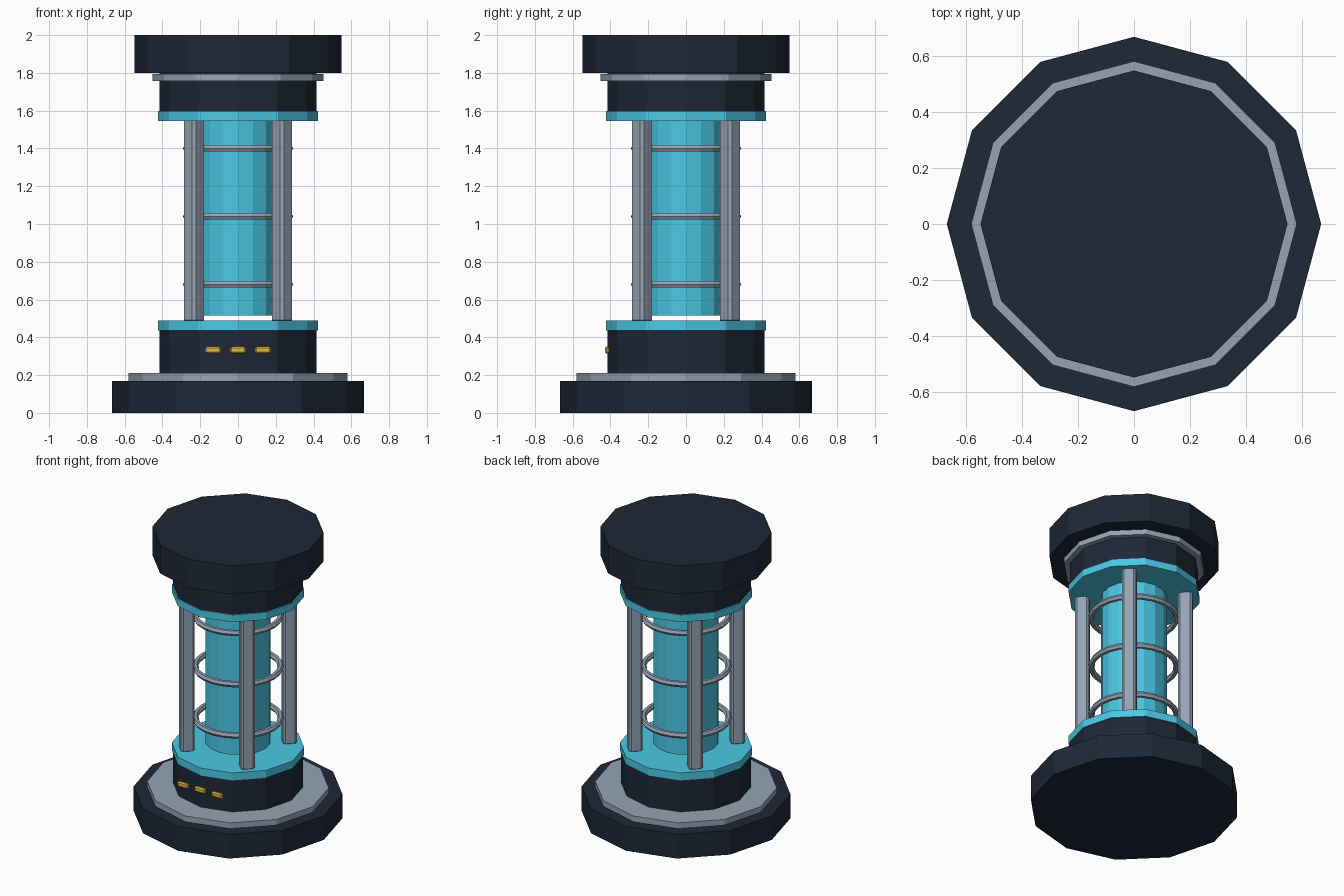
import bpy
from math import pi, cos, sin

if "Cube" in bpy.data.objects:
    bpy.data.objects.remove(bpy.data.objects["Cube"])


def material(name, rgb):
    m = bpy.data.materials.new(name)
    m.diffuse_color = (*rgb, 1)
    m.use_nodes = True
    m.node_tree.nodes["Principled BSDF"].inputs["Base Color"].default_value = m.diffuse_color
    return m


NAVY = material("navy", (0.013, 0.021, 0.038))
STEEL = material("steel", (0.30, 0.37, 0.46))
CYAN = material("cyan", (0.07, 0.58, 0.78))
AMBER = material("amber", (0.75, 0.50, 0.05))


def finish(name, mat):
    ob = bpy.context.object
    ob.name = name
    ob.data.materials.append(mat)
    return ob


def disc(name, r, z0, z1, mat, sides=12):
    bpy.ops.mesh.primitive_cylinder_add(vertices=sides, radius=r, depth=z1 - z0,
                                        location=(0, 0, (z0 + z1) / 2))
    return finish(name, mat)


def block(name, size, loc, mat, bevel, turn=0):
    bpy.ops.mesh.primitive_cube_add(size=1, location=loc, rotation=(0, 0, turn))
    ob = finish(name, mat)
    ob.scale = size
    bpy.ops.object.transform_apply(location=False, rotation=False, scale=True)
    mod = ob.modifiers.new("chamfer", 'BEVEL')
    mod.width = bevel
    mod.segments = 1
    return ob


# Stacked base
disc("base_foot", 0.667, 0, 0.17, NAVY)
disc("base_trim", 0.58, 0.165, 0.21, STEEL)
disc("base_drum", 0.415, 0.205, 0.44, NAVY)
disc("lower_glow_plate", 0.423, 0.435, 0.488, CYAN)

# Stacked top
disc("upper_glow_plate", 0.423, 1.546, 1.597, CYAN)
disc("top_drum", 0.415, 1.59, 1.80, NAVY)
disc("top_trim", 0.452, 1.756, 1.793, STEEL)
disc("top_cap", 0.547, 1.80, 2.0, NAVY)

# Glowing core, slightly above the lower plate
disc("energy_core", 0.21, 0.515, 1.565, CYAN, 16)

# Hoops around the core
for i, z in enumerate((0.68, 1.04, 1.40)):
    bpy.ops.mesh.primitive_torus_add(major_radius=0.272, minor_radius=0.02,
                                     major_segments=24, minor_segments=6,
                                     location=(0, 0, z))
    finish(f"core_hoop_{i + 1}", STEEL)

# Four diagonal posts
for i in range(4):
    a = pi / 4 + i * pi / 2
    block(f"post_{i + 1}", (0.09, 0.09, 1.08),
          (0.33 * cos(a), 0.33 * sin(a), 1.018), STEEL, 0.014, a)

# Indicator lights on the front of the base drum
for i in (-1, 0, 1):
    block(f"indicator_light_{i + 2}", (0.084, 0.024, 0.037),
          (i * 0.132, -0.418, 0.332), AMBER, 0.008)
